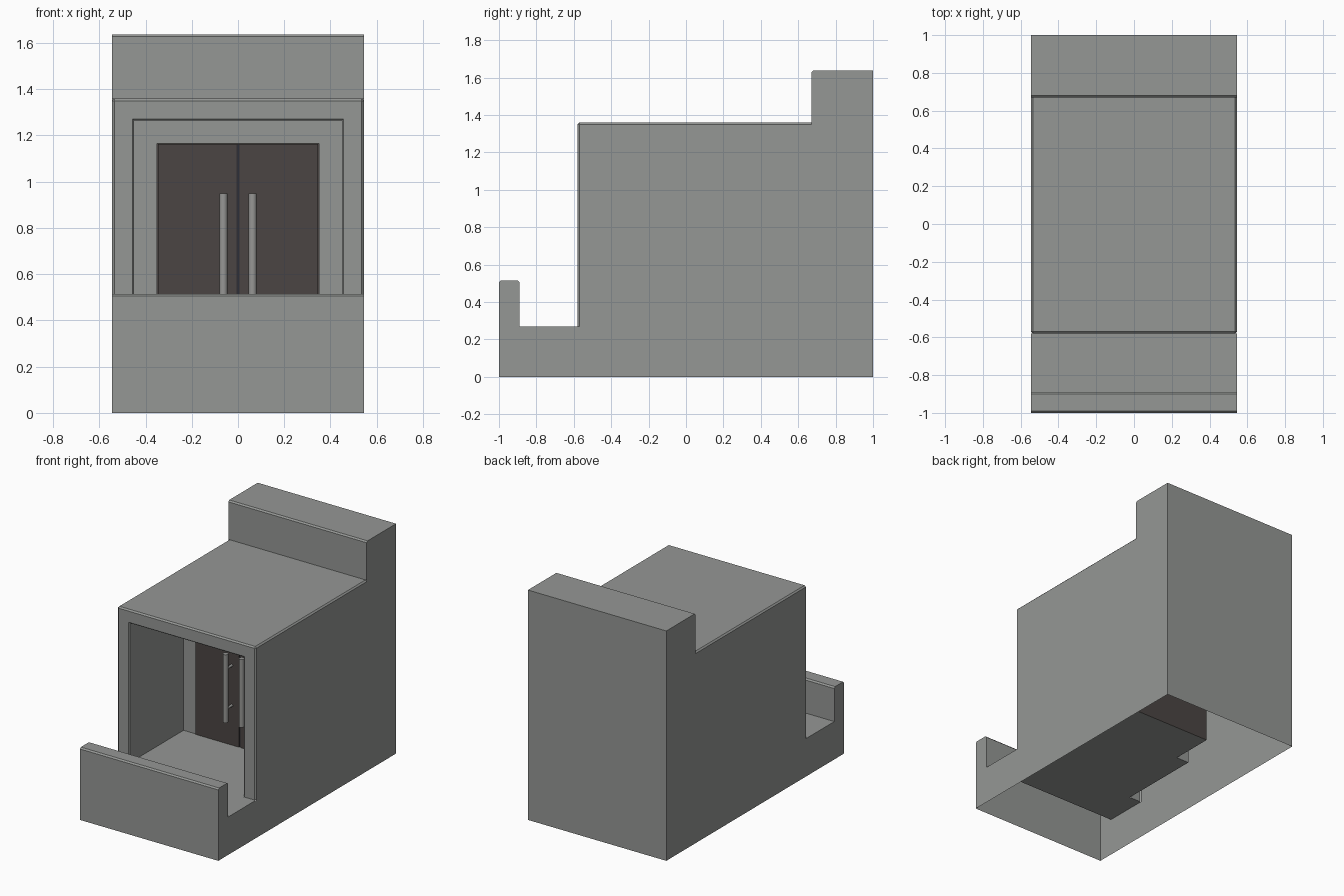
import bpy, bmesh, math
from mathutils import Matrix

if "Cube" in bpy.data.objects:
    bpy.data.objects.remove(bpy.data.objects["Cube"])

W, FLOOR = 0.545, 0.27          # half width of the block, level of the walking floor
C = 0.01                        # edge chamfer


def material(name, rgb):
    m = bpy.data.materials.new(name)
    m.diffuse_color = (*rgb, 1)
    m.use_nodes = True
    m.node_tree.nodes["Principled BSDF"].inputs["Base Color"].default_value = m.diffuse_color
    return m


concrete = material("concrete_grey", (0.30, 0.31, 0.30))
panel = material("door_brown", (0.070, 0.060, 0.056))
seal_dark = material("seal_dark", (0.03, 0.028, 0.035))
metal = material("handle_metal", (0.31, 0.31, 0.30))


def finish(name, bm, mats):
    me = bpy.data.meshes.new(name)
    bm.to_mesh(me)
    bm.free()
    for m in mats:
        me.materials.append(m)
    ob = bpy.data.objects.new(name, me)
    bpy.context.collection.objects.link(ob)
    return ob


def face(bm, pts):
    return bm.faces.new([bm.verts.new(p) for p in pts])


def extruded_profile(name, chain, closing):
    """Open (y, z) chain swept across the width, capped on both sides, open below."""
    bm = bmesh.new()
    for (y0, z0), (y1, z1) in zip(chain, chain[1:]):
        face(bm, [(-W, y0, z0), (W, y0, z0), (W, y1, z1), (-W, y1, z1)])
    outline = chain + closing
    face(bm, [(-W, y, z) for y, z in outline])
    face(bm, [(W, y, z) for y, z in reversed(outline)])
    bmesh.ops.remove_doubles(bm, verts=bm.verts, dist=1e-5)
    return finish(name, bm, [concrete])


def box(name, x0, x1, y0, y1, z0, z1, mat):
    bm = bmesh.new()
    bmesh.ops.create_cube(bm, size=1)
    for v in bm.verts:
        v.co = ((x0 + x1) / 2 + v.co.x * (x1 - x0),
                (y0 + y1) / 2 + v.co.y * (y1 - y0),
                (z0 + z1) / 2 + v.co.z * (z1 - z0))
    return finish(name, bm, [mat])


# front parapet with balcony floor, and raised back wall
extruded_profile("parapet_and_balcony",
                 [(-1, 0), (-1, 0.515 - C), (-1 + C, 0.515), (-0.89 - C, 0.515),
                  (-0.89, 0.515 - C), (-0.89, FLOOR), (-0.58, FLOOR)], [(-0.58, 0)])
extruded_profile("back_wall",
                 [(0.67, 1.36), (0.67, 1.637 - C), (0.67 + C, 1.637), (1, 1.637), (1, 0)],
                 [(0.67, 0)])

# side plinths under the housing, plus the alcove and doorway floors
bm = bmesh.new()
y0, y1 = -0.58, 0.67
face(bm, [(W, y0, 0), (W, y1, 0), (W, y1, FLOOR), (W, y0, FLOOR)])
face(bm, [(-W, y1, 0), (-W, y0, 0), (-W, y0, FLOOR), (-W, y1, FLOOR)])
for w, a, b in ((0.45, -0.58, 0.03), (0.35, 0.03, 0.34)):
    face(bm, [(-w, a, FLOOR), (w, a, FLOOR), (w, b, FLOOR), (-w, b, FLOOR)])
finish("plinth_and_floor", bm, [concrete])

# housing: arch loops (half width, top, y, corner chamfer) from roof to doorway
loops = [(W, 1.36, 0.67, C), (W, 1.36, -0.58 + C, C), (W - C, 1.36 - C, -0.58, 0),
         (0.456, 1.271, -0.58, 0), (0.45, 1.265, -0.574, 0), (0.45, 1.265, 0.03, 0),
         (0.35, 1.165, 0.03, 0), (0.35, 1.165, 0.34, 0)]
bm = bmesh.new()


def arch(w, h, y, c):
    return [(-w, y, FLOOR), (-w, y, h - c), (-w + c, y, h),
            (w - c, y, h), (w, y, h - c), (w, y, FLOOR)]


for la, lb in zip(loops, loops[1:]):
    a, b = arch(*la), arch(*lb)
    for i in range(5):
        face(bm, [b[i], b[i + 1], a[i + 1], a[i]])
w, h, y, _ = loops[-1]
face(bm, [(-w, y, FLOOR), (w, y, FLOOR), (w, y, h), (-w, y, h)]).material_index = 1
bmesh.ops.remove_doubles(bm, verts=bm.verts, dist=1e-5)
bmesh.ops.dissolve_degenerate(bm, edges=bm.edges, dist=1e-5)
finish("housing", bm, [concrete, panel])

# double door with a centre seal
box("centre_seal", -0.006, 0.006, 0.025, 0.05, FLOOR + 0.002, 1.16, seal_dark)
for s, side in ((-1, "left"), (1, "right")):
    xa, xb = sorted((s * 0.006, s * 0.347))
    box("door_" + side, xa, xb, 0.02, 0.06, FLOOR + 0.002, 1.162, panel)

    # pull bar on two standoffs
    bm = bmesh.new()
    hx = s * 0.063
    bmesh.ops.create_cone(bm, cap_ends=True, segments=24, radius1=0.018, radius2=0.018,
                          depth=0.485, matrix=Matrix.Translation((hx, -0.05, 0.7075)))
    for z in (0.84, 0.555):
        bmesh.ops.create_cone(bm, cap_ends=True, segments=16, radius1=0.009, radius2=0.009,
                              depth=0.07, matrix=Matrix.Translation((hx, -0.014, z))
                              @ Matrix.Rotation(math.pi / 2, 4, 'X'))
    ob = finish("handle_" + side, bm, [metal])
    bpy.ops.object.select_all(action='DESELECT')
    ob.select_set(True)
    bpy.context.view_layer.objects.active = ob
    bpy.ops.object.shade_smooth_by_angle(angle=math.radians(35))
